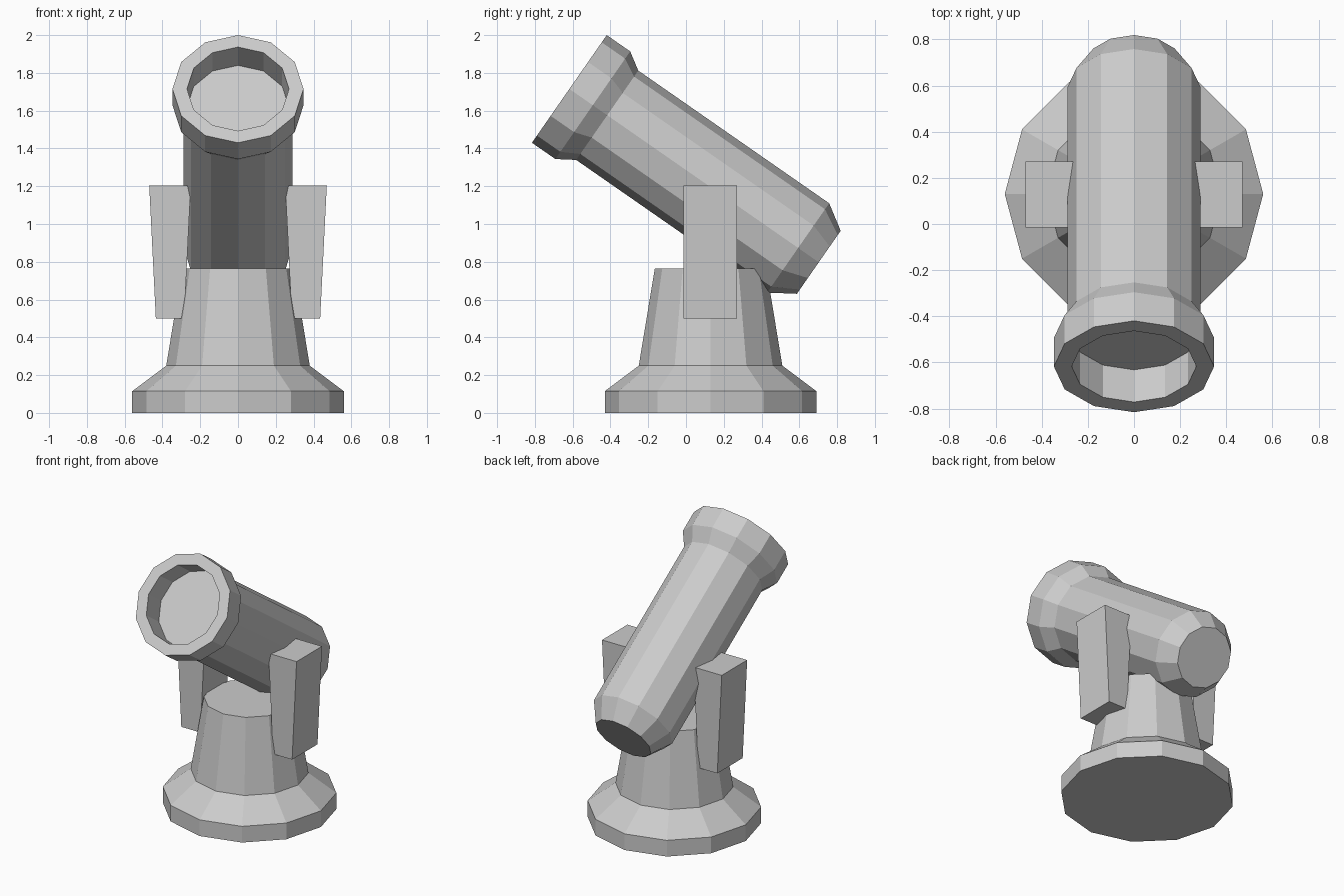
import bpy, bmesh, math

if "Cube" in bpy.data.objects:
    bpy.data.objects.remove(bpy.data.objects["Cube"])

grey = bpy.data.materials.new("plain grey")
grey.diffuse_color = (0.6, 0.6, 0.6, 1)
grey.use_nodes = True
grey.node_tree.nodes["Principled BSDF"].inputs["Base Color"].default_value = grey.diffuse_color


def finish(bm, name):
    bmesh.ops.recalc_face_normals(bm, faces=bm.faces)
    mesh = bpy.data.meshes.new(name)
    bm.to_mesh(mesh)
    bm.free()
    mesh.materials.append(grey)
    obj = bpy.data.objects.new(name, mesh)
    bpy.context.collection.objects.link(obj)
    return obj


def lathe(name, profile, sides=12):
    """Turn (radius, height) points round z and cap both ends."""
    bm = bmesh.new()
    rings = []
    for r, h in profile:
        rings.append([bm.verts.new((r * math.cos(2 * math.pi * i / sides),
                                    r * math.sin(2 * math.pi * i / sides), h))
                      for i in range(sides)])
    for a, b in zip(rings, rings[1:]):
        for i in range(sides):
            j = (i + 1) % sides
            bm.faces.new((a[i], a[j], b[j], b[i]))
    bm.faces.new(rings[0])
    bm.faces.new(rings[-1])
    return finish(bm, name)


# Flared pedestal
pedestal = lathe("pedestal", [(0.56, 0), (0.56, 0.115), (0.38, 0.25), (0.295, 0.765)])
pedestal.location.y = 0.13

# Tilted barrel: bore floor, muzzle ring, tube and chamfered breech
barrel = lathe("barrel", [(0.27, 0.17), (0.27, 0), (0.347, 0), (0.347, 0.151),
                          (0.288, 0.244), (0.288, 1.475), (0.203, 1.608)])
barrel.location = (0, -0.6175, 1.715)
barrel.rotation_euler.x = math.radians(-124.8)

# Tapered support arms, one on each side
for side, name in ((-1, "left_arm"), (1, "right_arm")):
    bm = bmesh.new()
    bmesh.ops.create_cube(bm, size=1)
    for v in bm.verts:
        top = v.co.z > 0
        v.co = (side * 0.36 + v.co.x * (0.22 if top else 0.15),
                0.128 + v.co.y * 0.285, 1.205 if top else 0.5)
    finish(bm, name)
